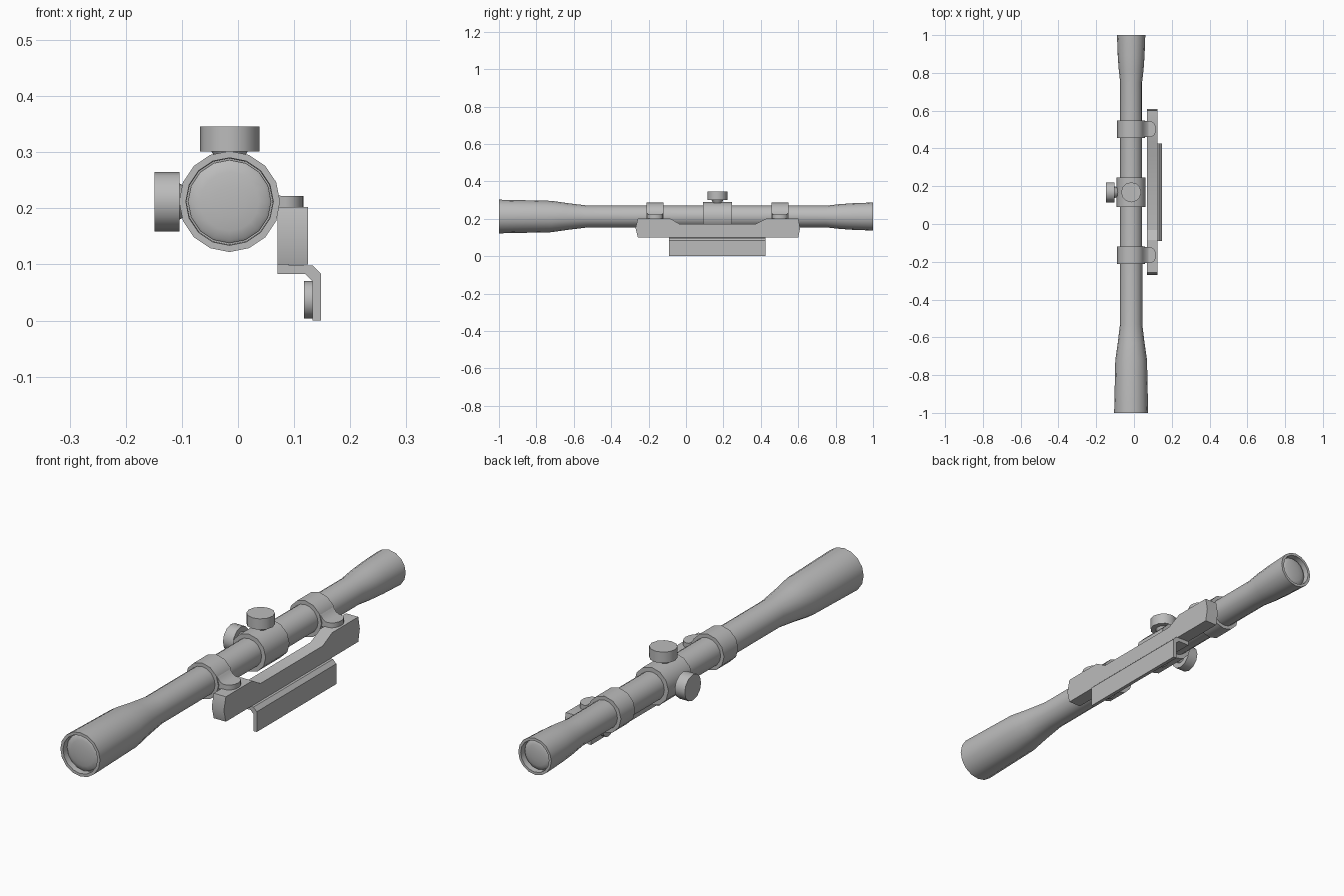
import bpy, bmesh, math
from mathutils import Vector

if "Cube" in bpy.data.objects:
    bpy.data.objects.remove(bpy.data.objects["Cube"])

GREY = (0.5, 0.5, 0.5, 1)
metal = bpy.data.materials.new("grey_metal")
metal.use_nodes = True
metal.diffuse_color = GREY
metal.node_tree.nodes["Principled BSDF"].inputs["Base Color"].default_value = GREY

AX, AZ = -0.015, 0.212      # scope axis
TURRET_Y = 0.168
RING_YS = (-0.165, 0.502)


def finish(bm, name, angle):
    bmesh.ops.recalc_face_normals(bm, faces=bm.faces)
    mesh = bpy.data.meshes.new(name)
    bm.to_mesh(mesh)
    bm.free()
    mesh.materials.append(metal)
    obj = bpy.data.objects.new(name, mesh)
    bpy.context.collection.objects.link(obj)
    bpy.ops.object.select_all(action='DESELECT')
    obj.select_set(True)
    bpy.context.view_layer.objects.active = obj
    bpy.ops.object.shade_smooth_by_angle(angle=math.radians(angle))
    return obj


def revolve(name, profile, axis, origin, sides=16, angle=38):
    """Turn (distance along axis, radius) points around an axis."""
    a = Vector(axis)
    u = Vector((0, 0, 1)) if abs(a.z) < 0.5 else Vector((1, 0, 0))
    v = a.cross(u)
    o = Vector(origin)
    bm = bmesh.new()
    loops = []
    for t, r in profile:
        if r == 0:
            loops.append([bm.verts.new(o + a * t)] * sides)
        else:
            loops.append([bm.verts.new(o + a * t + r * (u * math.cos(k) + v * math.sin(k)))
                          for k in (math.tau * i / sides for i in range(sides))])
    for p, q in zip(loops, loops[1:]):
        for i in range(sides):
            j = (i + 1) % sides
            corners = list(dict.fromkeys((p[i], p[j], q[j], q[i])))
            bm.faces.new(corners)
    return finish(bm, name, angle)


def extrude(name, outline, place, start, end, angle=30):
    """Extrude a 2D outline; place(a, b, depth) gives the 3D point."""
    bm = bmesh.new()
    face = bm.faces.new([bm.verts.new(place(a, b, start)) for a, b in outline])
    new = bmesh.ops.extrude_face_region(bm, geom=[face])["geom"]
    shift = Vector(place(0, 0, end)) - Vector(place(0, 0, start))
    bmesh.ops.translate(bm, vec=shift, verts=[g for g in new if isinstance(g, bmesh.types.BMVert)])
    return finish(bm, name, angle)


def along_x(a, b, d): return (d, a, b)
def along_y(a, b, d): return (a, d, b)
def along_z(a, b, d): return (a, b, d)


# Tube with flared bells and recessed ends
revolve("scope_tube", [
    (-0.975, 0), (-0.975, 0.077), (-1, 0.078), (-1, 0.09), (-0.72, 0.084), (-0.63, 0.071),
    (-0.53, 0.059), (0.75, 0.058), (0.82, 0.066), (0.89, 0.071), (1, 0.075),
    (1, 0.064), (0.975, 0.063), (0.975, 0)], (0, 1, 0), (AX, 0, AZ))


# Domed lenses
def lens(name, y, radius, out):
    dome = [(out * 0.012 * math.cos(k), radius * math.sin(k))
            for k in (math.pi / 2 * i / 4 for i in range(1, 5))]
    revolve(name, [(out * 0.012, 0)] + dome, (0, 1, 0), (AX, y, AZ))


lens("front_lens", -0.978, 0.074, -1)
lens("rear_lens", 0.978, 0.061, 1)


# Collars around the tube
def collar(name, y, half, radius):
    revolve(name, [(-half, 0.05), (-half, radius), (half, radius), (half, 0.05)],
            (0, 1, 0), (AX, y, AZ), sides=12)


collar("turret_saddle", TURRET_Y, 0.077, 0.077)

# Mounting rings with round lugs resting on the rail
for label, y in zip(("front", "rear"), RING_YS):
    collar(label + "_ring", y, 0.046, 0.074)
    lug = [(0.02, y - 0.042), (0.085, y - 0.042)]
    lug += [(0.085 + 0.032 * math.cos(k), y + 0.042 * math.sin(k))
            for k in (math.pi * (i / 8 - 0.5) for i in range(1, 8))]
    lug += [(0.085, y + 0.042), (0.02, y + 0.042)]
    extrude(label + "_lug", lug, along_z, 0.198, 0.222)
    extrude(label + "_lug_fillet",
            [(0.02, 0.2), (0.03, 0.266), (0.056, 0.238), (0.064, 0.228), (0.076, 0.222), (0.076, 0.2)],
            along_y, y - 0.042, y + 0.042)

# Adjustment knobs on short necks
KNOB = [(0.07, 0), (0.07, 0.022), (0.089, 0.032), (0.089, 0.053), (0.134, 0.053), (0.134, 0)]
revolve("top_knob", KNOB, (0, 0, 1), (AX, TURRET_Y, AZ), sides=12)
revolve("side_knob", KNOB, (-1, 0, 0), (AX, TURRET_Y, AZ), sides=12)

# Side rail with raised ends
extrude("rail", [
    (-0.257, 0.1), (0.6, 0.1), (0.61, 0.15), (0.6, 0.202), (0.432, 0.202), (0.37, 0.171),
    (-0.033, 0.171), (-0.085, 0.202), (-0.257, 0.202), (-0.27, 0.15)],
    along_x, 0.07, 0.125)

# Bent clamp plate below the rail
extrude("clamp_plate", [
    (0.07, 0.1), (0.133, 0.098), (0.148, 0.083), (0.148, 0), (0.133, 0), (0.133, 0.07),
    (0.12, 0.083), (0.07, 0.083)], along_y, -0.09, 0.425)

# Screw discs on the inner face of the plate
for label, y in (("front", 0.0), ("rear", 0.335)):
    revolve(label + "_screw", [(0.118, 0), (0.118, 0.033), (0.134, 0.033), (0.134, 0)],
            (1, 0, 0), (0, y, 0.037))
